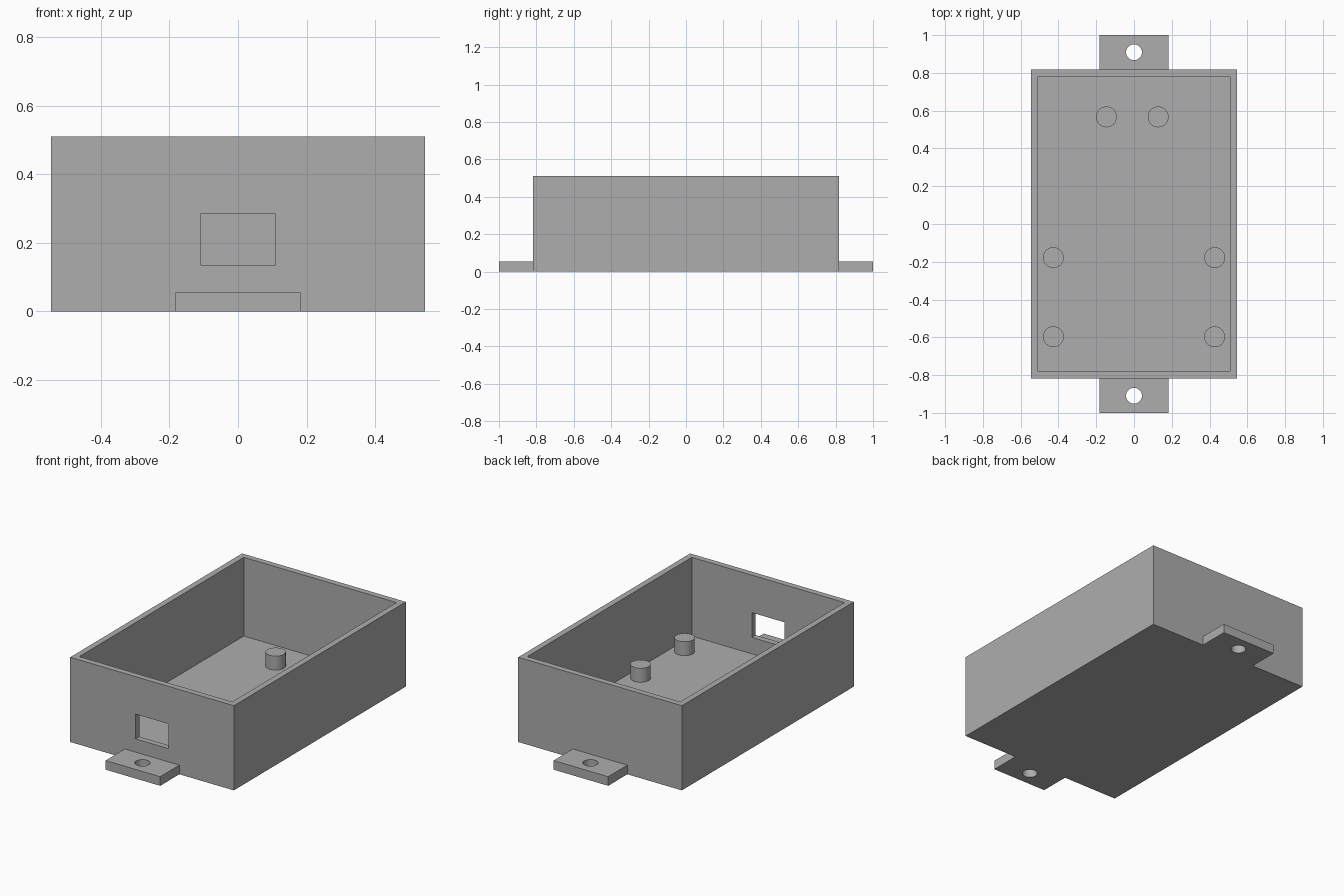
import bpy

if "Cube" in bpy.data.objects:
    bpy.data.objects.remove(bpy.data.objects["Cube"], do_unlink=True)

HALF_X, HALF_Y, HEIGHT = 0.545, 0.818, 0.51
WALL, FLOOR, POST_TOP = 0.036, 0.036, 0.12

grey = bpy.data.materials.new("plain grey")
grey.use_nodes = True
colour = (0.42, 0.42, 0.42, 1)
grey.diffuse_color = colour
grey.node_tree.nodes["Principled BSDF"].inputs["Base Color"].default_value = colour


def box(name, lo, hi):
    bpy.ops.mesh.primitive_cube_add(size=1, location=[(a + b) / 2 for a, b in zip(lo, hi)])
    ob = bpy.context.object
    ob.name = name
    ob.scale = [b - a for a, b in zip(lo, hi)]
    bpy.ops.object.transform_apply(location=False, rotation=False, scale=True)
    ob.data.materials.append(grey)
    return ob


def cylinder(name, x, y, z0, z1, radius):
    bpy.ops.mesh.primitive_cylinder_add(vertices=48, radius=radius, depth=z1 - z0,
                                        location=(x, y, (z0 + z1) / 2))
    ob = bpy.context.object
    ob.name = name
    ob.data.materials.append(grey)
    bpy.ops.object.shade_smooth_by_angle()
    return ob


def cut(target, cutter):
    mod = target.modifiers.new(cutter.name, 'BOOLEAN')
    mod.operation = 'DIFFERENCE'
    mod.solver = 'EXACT'
    mod.object = cutter
    bpy.context.view_layer.objects.active = target
    bpy.ops.object.modifier_apply(modifier=mod.name)
    bpy.data.objects.remove(cutter, do_unlink=True)


# Open tray with a connector window through the front wall
tray = box("tray", (-HALF_X, -HALF_Y, 0), (HALF_X, HALF_Y, HEIGHT))
cut(tray, box("cavity", (WALL - HALF_X, WALL - HALF_Y, FLOOR),
              (HALF_X - WALL, HALF_Y - WALL, HEIGHT + 0.2)))
cut(tray, box("window", (-0.109, -HALF_Y - 0.1, 0.135), (0.109, -HALF_Y + 0.1, 0.284)))

# Mounting tabs with screw holes
for side, name in ((-1, "front"), (1, "back")):
    ends = sorted((side * HALF_Y, side))
    tab = box(name + "_tab", (-0.182, ends[0], 0), (0.182, ends[1], 0.055))
    cut(tab, cylinder("screw_hole", 0, side * 0.909, -0.1, 0.2, 0.042))

# Board support posts standing on the floor
posts = {"back_right": (-0.146, 0.567), "back_left": (0.128, 0.567)}
for side, name in ((-1, "right"), (1, "left")):
    posts["middle_" + name] = (side * 0.427, -0.178)
    posts["front_" + name] = (side * 0.427, -0.597)
for name, (x, y) in posts.items():
    cylinder(name + "_post", x, y, FLOOR - 0.01, POST_TOP, 0.055)
